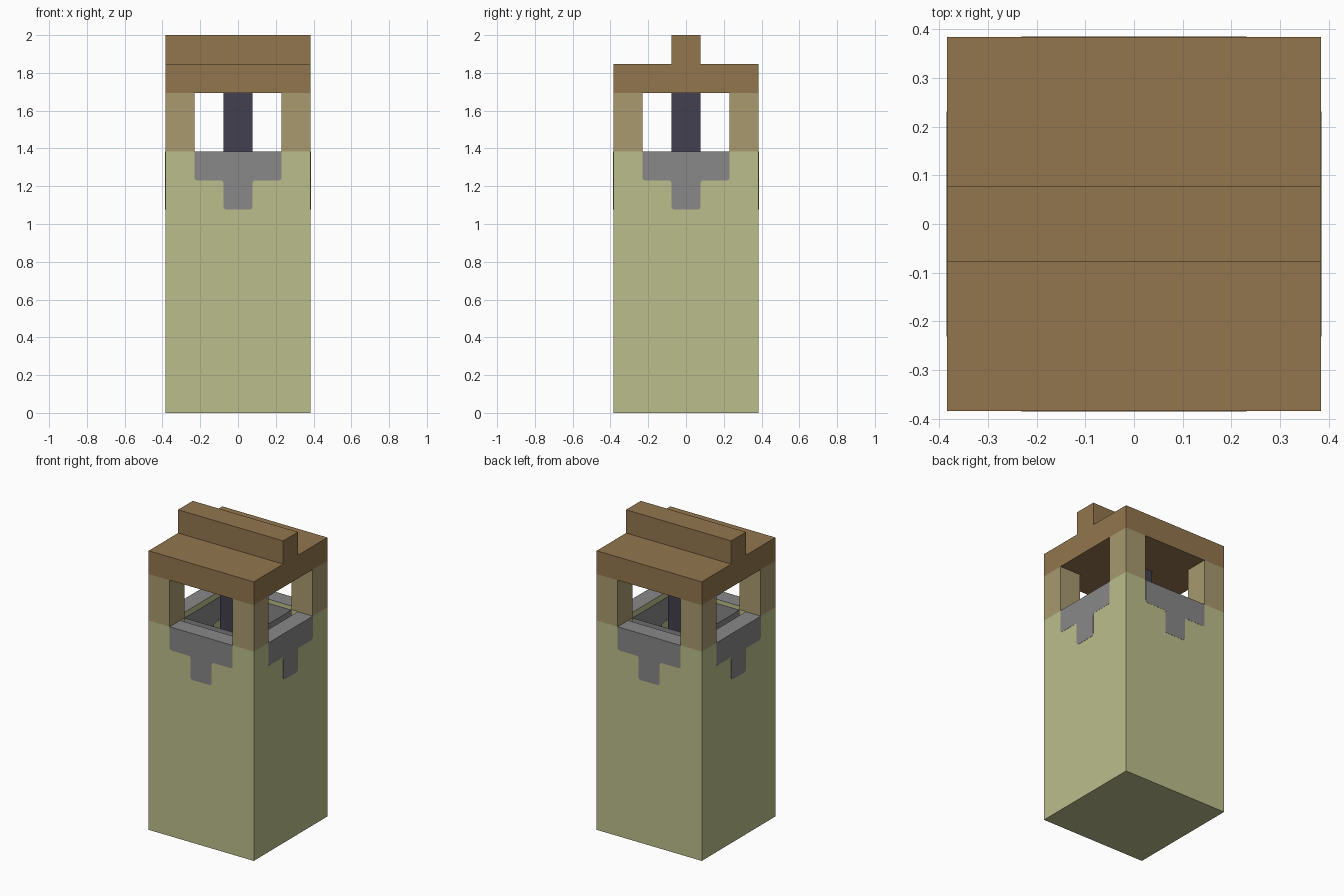
import bpy
import bmesh
from math import pi
from mathutils import Matrix, Vector

cube = bpy.data.objects.get("Cube")
if cube:
    bpy.data.objects.remove(cube, do_unlink=True)

U = 2 / 13        # one block
HALF = 2.5 * U    # half width of the tower
RIM = 9 * U       # top of the wall
EAVES = 11 * U    # underside of the roof


def material(name, rgb):
    linear = [((c / 255 + 0.055) / 1.055) ** 2.4 for c in rgb] + [1]
    mat = bpy.data.materials.new(name)
    mat.use_nodes = True
    mat.diffuse_color = linear
    mat.node_tree.nodes["Principled BSDF"].inputs["Base Color"].default_value = linear
    return mat


GREEN = material("pale green wall", (187, 190, 139))
GREY = material("grey stone", (136, 136, 136))
TAN = material("tan wood", (168, 154, 111))
BROWN = material("brown wood", (146, 118, 78))
DARK = material("dark rope", (66, 64, 78))


def finish(name, bm, *mats):
    mesh = bpy.data.meshes.new(name)
    bm.to_mesh(mesh)
    bm.free()
    for mat in mats:
        mesh.materials.append(mat)
    obj = bpy.data.objects.new(name, mesh)
    bpy.context.collection.objects.link(obj)
    return obj


def block(bm, low, high):
    size = Vector(high) - Vector(low)
    centre = (Vector(high) + Vector(low)) / 2
    bmesh.ops.create_cube(bm, size=1, matrix=Matrix.Translation(centre) @ Matrix.Diagonal(size.to_4d()))


def remove_caps(bm):
    caps = [f for f in bm.faces if abs(f.normal.z) > 0.9]
    bmesh.ops.delete(bm, geom=caps, context='FACES_ONLY')


# Hollow wall with a stone rim
bm = bmesh.new()
block(bm, (-HALF, -HALF, 0), (HALF, HALF, RIM))
bm.normal_update()
top = max(bm.faces, key=lambda f: f.calc_center_median().z)
rim = bmesh.ops.inset_individual(bm, faces=[top], thickness=U)["faces"]
for face in rim:
    face.material_index = 1
shaft = bmesh.ops.extrude_discrete_faces(bm, faces=[top])["faces"][0]
bmesh.ops.translate(bm, verts=shaft.verts, vec=(0, 0, U - RIM))
finish("well_wall", bm, GREEN, GREY)

# Rounded stone inlay below each opening, on both sides of the wall
half_profile = [(1.5, 9), (1.5, 8), (0.5, 8), (0.5, 7)]
outline = half_profile + [(-x, z) for x, z in reversed(half_profile)]
for side, y, push in (("outer", -HALF, -0.001), ("inner", U - HALF, 0.001)):
    for turn, place in enumerate(("front", "left", "back", "right")):
        bm = bmesh.new()
        verts = [bm.verts.new((x * U, y, z * U)) for x, z in outline]
        bm.faces.new(verts)
        corners = [v for v in verts if v.co.z < RIM - 0.01]
        bmesh.ops.bevel(bm, geom=corners, offset=0.015, segments=3,
                        profile=0.5, affect='VERTICES')
        extruded = bmesh.ops.extrude_face_region(bm, geom=bm.faces[:])["geom"]
        moved = [g for g in extruded if isinstance(g, bmesh.types.BMVert)]
        bmesh.ops.translate(bm, verts=moved, vec=(0, push, 0))
        bmesh.ops.recalc_face_normals(bm, faces=bm.faces[:])
        bm.transform(Matrix.Rotation(turn * pi / 2, 4, 'Z'))
        finish(f"{place}_{side}_stone_inlay", bm, GREY)

# Corner posts
for x, x_name in ((-1, "right"), (1, "left")):
    for y, y_name in ((-1, "front"), (1, "back")):
        bm = bmesh.new()
        cx, cy = x * 2 * U, y * 2 * U
        block(bm, (cx - U / 2, cy - U / 2, RIM), (cx + U / 2, cy + U / 2, EAVES))
        bm.normal_update()
        remove_caps(bm)
        finish(f"{y_name}_{x_name}_post", bm, TAN)

# Central rope hanging into the shaft
bm = bmesh.new()
block(bm, (-U / 2, -U / 2, U), (U / 2, U / 2, EAVES))
bm.normal_update()
remove_caps(bm)
finish("rope", bm, DARK)

# Flat roof with a ridge beam, one profile run across the width
bm = bmesh.new()
half_roof = [(2.5, 11), (2.5, 12), (0.5, 12), (0.5, 13)]
roof_outline = half_roof + [(-y, z) for y, z in reversed(half_roof)]
end = bm.faces.new([bm.verts.new((-HALF, y * U, z * U)) for y, z in roof_outline])
extruded = bmesh.ops.extrude_face_region(bm, geom=[end])["geom"]
far_end = [g for g in extruded if isinstance(g, bmesh.types.BMVert)]
bmesh.ops.translate(bm, verts=far_end, vec=(2 * HALF, 0, 0))
bmesh.ops.recalc_face_normals(bm, faces=bm.faces[:])
finish("roof", bm, BROWN)
